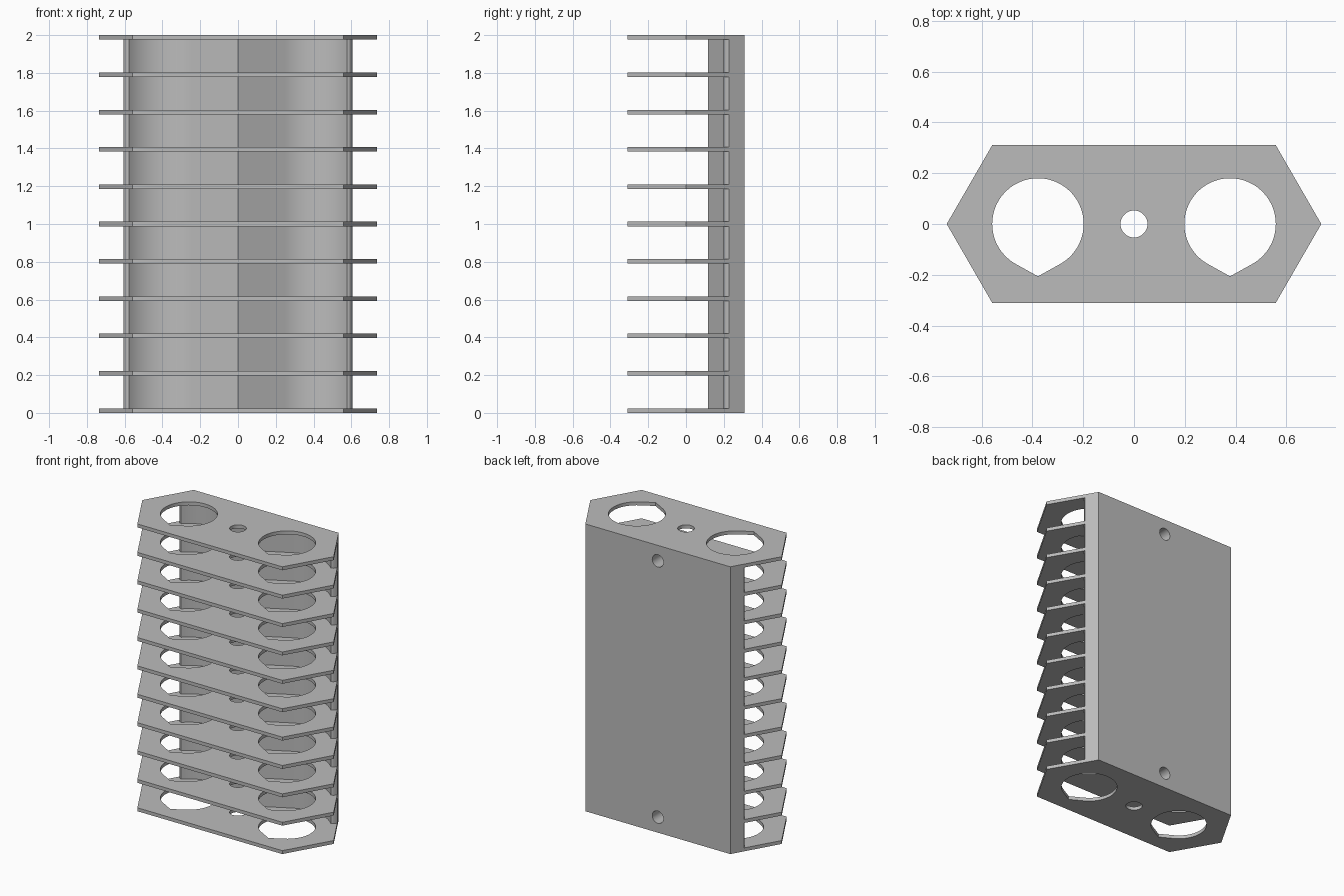
import bpy
import bmesh
from math import sin, cos, pi, radians, sqrt
from mathutils import Matrix, Vector

cube = bpy.data.objects.get("Cube")
if cube:
    bpy.data.objects.remove(cube, do_unlink=True)

HEIGHT = 2.0
HALF_DEPTH = 0.31
TIP_X = 0.737
CORNER_X = TIP_X - HALF_DEPTH / sqrt(3)
BAY_X = 0.378          # centre of each large opening
FIN_COUNT = 11
FIN_THICK = 0.024

grey = bpy.data.materials.new("plain_grey")
grey.use_nodes = True
colour = (0.5, 0.5, 0.5, 1)
grey.diffuse_color = colour
grey.node_tree.nodes["Principled BSDF"].inputs["Base Color"].default_value = colour


def arc(cx, cy, r, start, end, steps):
    angles = [radians(start + (end - start) * i / steps) for i in range(steps + 1)]
    return [(cx + r * cos(a), cy + r * sin(a)) for a in angles]


def finish(obj):
    """Apply the material and smooth only the gentle curves."""
    obj.data.materials.clear()
    obj.data.materials.append(grey)
    bpy.ops.object.select_all(action='DESELECT')
    obj.select_set(True)
    bpy.context.view_layer.objects.active = obj
    bpy.ops.object.shade_smooth_by_angle(angle=radians(25))


def extruded(name, loops, z, thick):
    """Extrude an outline (first loop) with holes (other loops) upward from z."""
    curve = bpy.data.curves.new(name + "_outline", 'CURVE')
    curve.dimensions = '2D'
    curve.fill_mode = 'BOTH'
    curve.extrude = thick / 2
    for loop in loops:
        spline = curve.splines.new('POLY')
        spline.points.add(len(loop) - 1)
        for point, (x, y) in zip(spline.points, loop):
            point.co = (x, y, 0, 1)
        spline.use_cyclic_u = True
    helper = bpy.data.objects.new(name + "_helper", curve)
    bpy.context.collection.objects.link(helper)
    bpy.context.view_layer.update()
    evaluated = helper.evaluated_get(bpy.context.evaluated_depsgraph_get())
    mesh = bpy.data.meshes.new_from_object(evaluated)
    bpy.data.objects.remove(helper, do_unlink=True)
    bpy.data.curves.remove(curve)

    bm = bmesh.new()
    bm.from_mesh(mesh)
    bmesh.ops.remove_doubles(bm, verts=bm.verts, dist=1e-5)
    bmesh.ops.translate(bm, verts=bm.verts, vec=(0, 0, z + thick / 2))
    bmesh.ops.recalc_face_normals(bm, faces=bm.faces)
    bm.to_mesh(mesh)
    bm.free()
    mesh.name = name
    obj = bpy.data.objects.new(name, mesh)
    bpy.context.collection.objects.link(obj)
    return obj


# Front contour of the spine: central ridge, two scooped bays, rounded lips
lip_y = 0.2275
lip = (TIP_X - lip_y / sqrt(3), lip_y)
half = arc(BAY_X, 0, 0.28, 118, 45, 24) + [(0.591, 0.2035), (0.600, 0.213), lip]
contour = [(-x, y) for x, y in reversed(half)] + [(0, 0.116)] + half

# Spine with its flat back
spine = extruded("back_spine", [contour + [(CORNER_X, HALF_DEPTH), (-CORNER_X, HALF_DEPTH)]],
                 0, HEIGHT)

# Blind screw holes in the back
bm = bmesh.new()
for z in (0.108, HEIGHT - 0.108):
    place = Matrix.Translation(Vector((0, 0.27, z))) @ Matrix.Rotation(pi / 2, 4, 'X')
    bmesh.ops.create_cone(bm, cap_ends=True, segments=32, radius1=0.043,
                          radius2=0.043, depth=0.2, matrix=place)
cutter_mesh = bpy.data.meshes.new("screw_hole_cutter")
bm.to_mesh(cutter_mesh)
bm.free()
cutter = bpy.data.objects.new("screw_hole_cutter", cutter_mesh)
bpy.context.collection.objects.link(cutter)
cutter.hide_render = True
cut = spine.modifiers.new("screw_holes", 'BOOLEAN')
cut.operation = 'DIFFERENCE'
cut.solver = 'EXACT'
cut.object = cutter
bpy.context.view_layer.objects.active = spine
bpy.ops.object.modifier_apply(modifier=cut.name)
bpy.data.objects.remove(cutter, do_unlink=True)
finish(spine)

# Fins: hexagonal front outline fitted to the spine, two teardrops and a round hole
outline = contour + [(TIP_X, 0), (CORNER_X, -HALF_DEPTH),
                     (-CORNER_X, -HALF_DEPTH), (-TIP_X, 0)]
holes = [arc(0, 0, 0.053, 0, 350, 35)]
for side in (-1, 1):
    holes.append(arc(side * BAY_X, 0, 0.18, -60, 240, 50) + [(side * BAY_X, -0.206)])
pitch = (HEIGHT - FIN_THICK) / (FIN_COUNT - 1)
for i in range(FIN_COUNT):
    finish(extruded(f"fin_{i + 1}", [outline] + holes, i * pitch, FIN_THICK))
